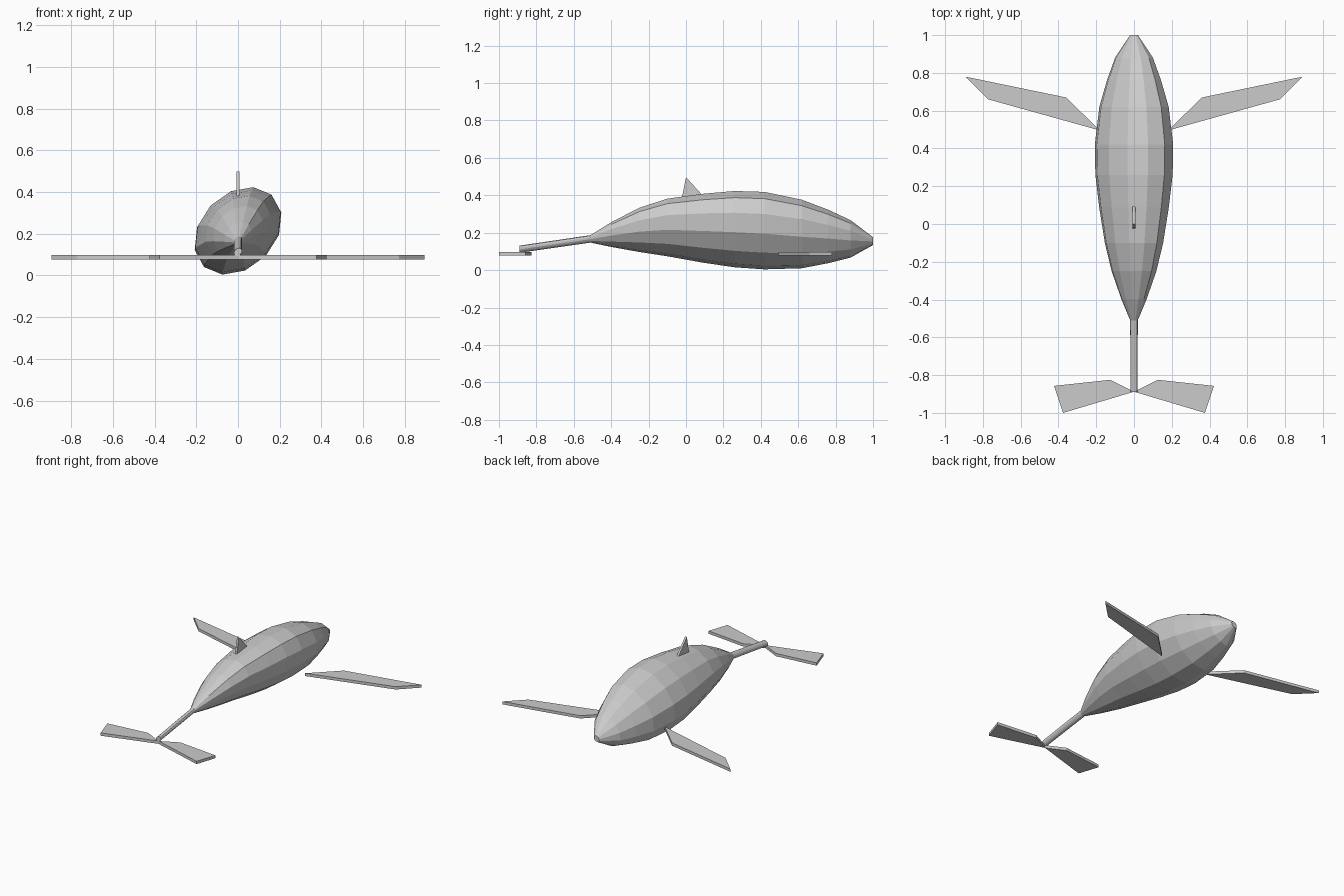
import bpy, bmesh, math
from mathutils import Vector

cube = bpy.data.objects.get("Cube")
if cube:
    bpy.data.objects.remove(cube, do_unlink=True)

grey = bpy.data.materials.new("plain grey")
grey.use_nodes = True
colour = (0.6, 0.6, 0.6, 1)
grey.diffuse_color = colour
grey.node_tree.nodes["Principled BSDF"].inputs["Base Color"].default_value = colour


def finish(bm, name):
    bmesh.ops.recalc_face_normals(bm, faces=bm.faces)
    mesh = bpy.data.meshes.new(name)
    bm.to_mesh(mesh)
    bm.free()
    mesh.materials.append(grey)
    obj = bpy.data.objects.new(name, mesh)
    bpy.context.collection.objects.link(obj)
    return obj


def loft(name, stations, sides=12):
    """Skin tilted oval rings; each station is (y, centre z, radius)."""
    bm = bmesh.new()
    rings = []
    for y, cz, r in stations:
        ring = []
        for i in range(sides):
            t = 2 * math.pi * i / sides
            x = 0.36 * math.cos(t) + 0.95 * math.sin(t)
            z = math.cos(t) - 0.08 * math.sin(t)
            ring.append(bm.verts.new((r * x, y, cz + r * z)))
        rings.append(ring)
    for a, b in zip(rings, rings[1:]):
        for i in range(sides):
            j = (i + 1) % sides
            bm.faces.new((a[i], a[j], b[j], b[i]))
    bm.faces.new(rings[0])
    bm.faces.new(rings[-1])
    return finish(bm, name)


def plate(name, points, thickness):
    """Extrude a flat outline by a thickness vector."""
    bm = bmesh.new()
    face = bm.faces.new([bm.verts.new(p) for p in points])
    new = bmesh.ops.extrude_face_region(bm, geom=[face])["geom"]
    verts = [v for v in new if isinstance(v, bmesh.types.BMVert)]
    bmesh.ops.translate(bm, vec=Vector(thickness), verts=verts)
    return finish(bm, name)


# Streamlined body, from tail root to snout
loft("body", [
    (-0.51, 0.167, 0.02), (-0.40, 0.19, 0.066), (-0.25, 0.215, 0.118),
    (-0.10, 0.228, 0.154), (0.09, 0.224, 0.184), (0.26, 0.219, 0.204),
    (0.42, 0.211, 0.207), (0.62, 0.193, 0.183), (0.76, 0.18, 0.143),
    (0.88, 0.167, 0.1), (1.0, 0.155, 0.021)])

# Thin stalk sloping down to the flukes
loft("tail_stalk", [(-0.89, 0.112, 0.019), (-0.51, 0.167, 0.02)])

# Paired flippers and tail flukes
flipper = [(0.18, 0.495), (0.36, 0.67), (0.893, 0.78), (0.772, 0.66)]
fluke = [(0, -0.888), (0.127, -0.825), (0.423, -0.857), (0.376, -1.0)]
for side, sign in (("left", 1), ("right", -1)):
    for part, outline in (("flipper", flipper), ("tail_fluke", fluke)):
        plate(f"{side}_{part}", [(sign * x, y, 0.077) for x, y in outline],
              (0, 0, 0.02))

# Upright fin on the back
plate("dorsal_fin", [(-0.007, -0.025, 0.37), (-0.007, 0, 0.497),
                     (-0.007, 0.102, 0.385)], (0.014, 0, 0))
